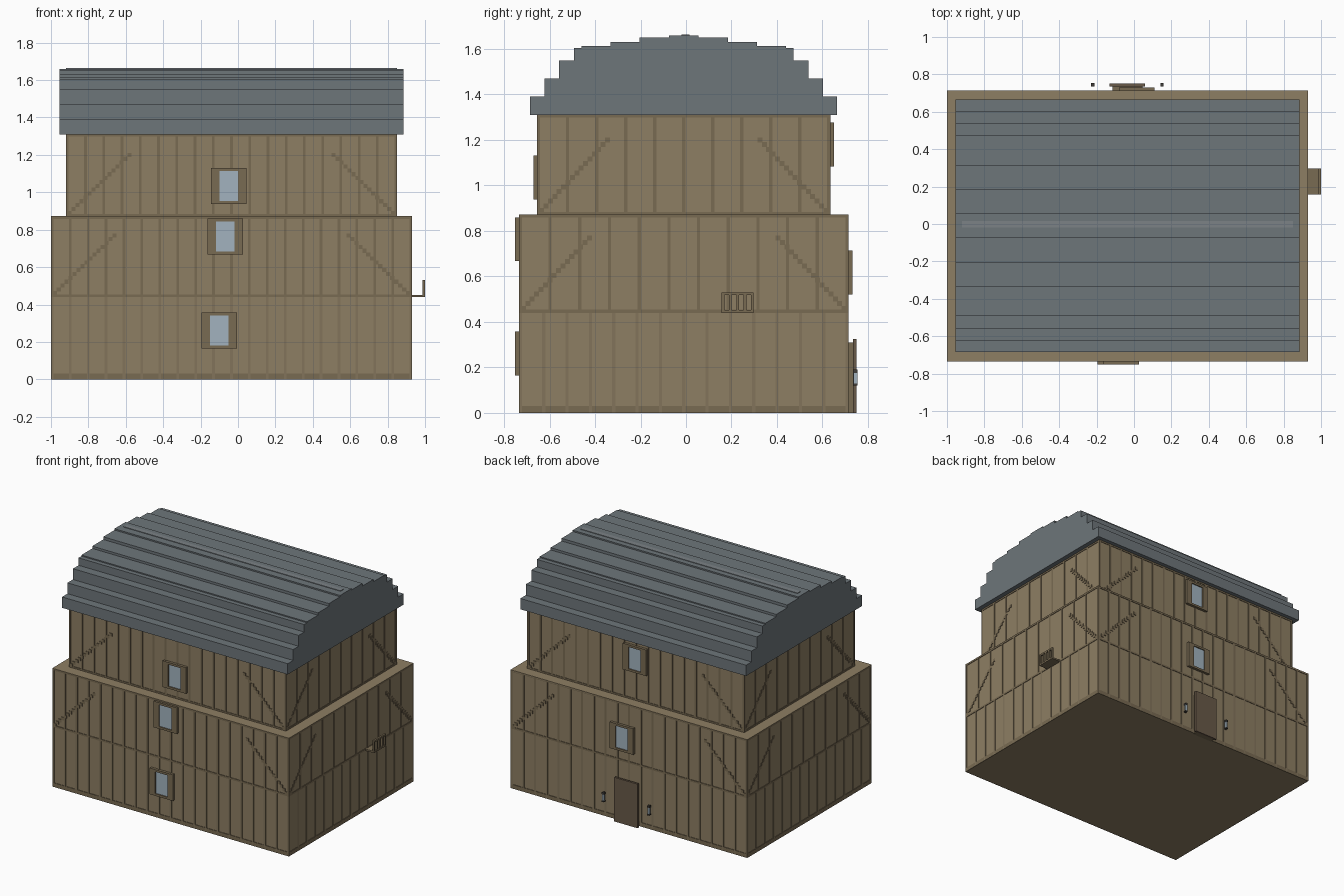
import bpy
import bmesh
from mathutils import Matrix, Vector

if "Cube" in bpy.data.objects:
    bpy.data.objects.remove(bpy.data.objects["Cube"])

CX, CY = -0.035, -0.01      # centre of the house body
T = 0.004                   # how far the timbers stand out


def material(name, rgb):
    m = bpy.data.materials.new(name)
    m.diffuse_color = (*rgb, 1)
    m.use_nodes = True
    m.node_tree.nodes["Principled BSDF"].inputs["Base Color"].default_value = m.diffuse_color
    return m


WALL = material("wall_boards", (0.27, 0.21, 0.125))
TIMBER = material("timber", (0.19, 0.145, 0.085))
BATTEN = material("batten", (0.225, 0.175, 0.105))
DOOR = material("door_wood", (0.14, 0.10, 0.065))
ROOF = material("roof_slate", (0.155, 0.18, 0.195))
RIDGE = material("ridge_slate", (0.2, 0.225, 0.24))
GLASS = material("glass", (0.36, 0.45, 0.52))
IRON = material("iron", (0.05, 0.045, 0.04))


def boxes(name, items, mat):
    """One object from boxes given as (x0, x1, y0, y1, z0, z1)."""
    bm = bmesh.new()
    for x0, x1, y0, y1, z0, z1 in items:
        m = Matrix.Translation(((x0 + x1) / 2, (y0 + y1) / 2, (z0 + z1) / 2))
        m = m @ Matrix.Diagonal((x1 - x0, y1 - y0, z1 - z0, 1))
        bmesh.ops.create_cube(bm, size=1, matrix=m)
    me = bpy.data.meshes.new(name)
    bm.to_mesh(me)
    bm.free()
    me.materials.append(mat)
    ob = bpy.data.objects.new(name, me)
    bpy.context.collection.objects.link(ob)
    return ob


def on_walls(rects, axis, half):
    """Raise flat (u0, u1, z0, z1) rectangles on both walls facing an axis."""
    out = []
    for s in (-1, 1):
        for u0, u1, z0, z1 in rects:
            if axis == "y":
                a, b = sorted((CY + s * (half - 2 * T), CY + s * half))
                out.append((CX + u0, CX + u1, a, b, z0, z1))
            else:
                a, b = sorted((CX + s * (half - 2 * T), CX + s * half))
                out.append((a, b, CY + u0, CY + u1, z0, z1))
    return out


def posts(half, count, z0, z1, w=0.014):
    step = (2 * half - w) / count
    return [(-half + i * step, -half + i * step + w, z0, z1) for i in range(count + 1)]


def braces(half, run, z0, z1, n=16):
    # stair-stepped diagonal at both ends of a wall
    out = []
    for i in range(n):
        u = half - 0.02 - run * i / (n - 1)
        z = z0 + (z1 - z0) * i / (n - 1)
        for s in (-1, 1):
            out.append((s * u - 0.011, s * u + 0.011, z - 0.011, z + 0.011))
    return out


def storey(name, hx, hy, z0, z1, nx, ny, timbered):
    boxes(name + "_walls", [(CX - hx + T, CX + hx - T, CY - hy + T, CY + hy - T, z0, z1)], WALL)
    uprights, rails, diagonals = [], [], []
    for axis, depth, half, n in (("y", hy, hx, nx), ("x", hx, hy, ny)):
        uprights += on_walls(posts(half, n, z0, z1), axis, depth)
        if timbered:
            rails += on_walls([(-half, half, z0, z0 + 0.014), (-half, half, z1 - 0.012, z1)], axis, depth)
            run = 0.32 if axis == "y" else 0.29
            diagonals += on_walls(braces(half, run, z0 + 0.02, z0 + 0.33), axis, depth)
        else:
            rails += on_walls([(-half, half, 0, 0.03)], axis, depth)
    boxes(name + "_posts", uprights, TIMBER if timbered else BATTEN)
    boxes(name + "_rails", rails, TIMBER)
    if timbered:
        boxes(name + "_braces", diagonals, TIMBER)


storey("ground_floor", 0.965, 0.725, 0, 0.44, 20, 14, False)
storey("middle_floor", 0.965, 0.725, 0.44, 0.87, 20, 11, True)
storey("upper_floor", 0.885, 0.645, 0.87, 1.31, 18, 10, True)

# ledge capping the middle floor
boxes("ledge", [(CX - 0.965, CX + 0.965, CY - 0.725, CY + 0.725, 0.862, 0.872)], WALL)

# roof: one stepped profile extruded along x
steps = [(0.675, 1.39), (0.612, 1.47), (0.548, 1.55), (0.483, 1.605),
         (0.45, 1.613), (0.323, 1.63), (0.195, 1.65), (0.065, 1.66)]
half_profile, z = [], 1.31
for y, top in steps:
    half_profile += [(y, z), (y, top)]
    z = top
profile = half_profile + [(-y, z) for y, z in reversed(half_profile)]
bm = bmesh.new()
face = bm.faces.new([bm.verts.new((-0.955, CY + y, z)) for y, z in profile])
ext = bmesh.ops.extrude_face_region(bm, geom=[face])
bmesh.ops.translate(bm, vec=Vector((1.84, 0, 0)),
                    verts=[v for v in ext["geom"] if isinstance(v, bmesh.types.BMVert)])
bmesh.ops.recalc_face_normals(bm, faces=bm.faces)
mesh = bpy.data.meshes.new("roof")
bm.to_mesh(mesh)
bm.free()
mesh.materials.append(ROOF)
bpy.context.collection.objects.link(bpy.data.objects.new("roof", mesh))
boxes("roof_ridge", [(-0.92, 0.85, -0.02, 0.015, 1.65, 1.664)], RIDGE)


def window(name, x0, z0, wall_y, s):
    """Window 0.19 square on a wall at wall_y facing s (-1 front, +1 back)."""
    x1, z1 = x0 + 0.19, z0 + 0.193
    a, b = sorted((wall_y - s * 0.01, wall_y + s * 0.016))
    boxes(name + "_frame", [(x0, x0 + 0.045, a, b, z0, z1), (x1 - 0.045, x1, a, b, z0, z1),
                            (x0 + 0.045, x1 - 0.045, a, b, z0, z0 + 0.016),
                            (x0 + 0.045, x1 - 0.045, a, b, z1 - 0.016, z1)], TIMBER)
    a, b = sorted((wall_y - s * 0.01, wall_y + s * 0.008))
    boxes(name + "_pane", [(x0 + 0.045, x1 - 0.045, a, b, z0 + 0.016, z1 - 0.016)], GLASS)


window("front_ground_window", -0.195, 0.165, -0.735, -1)
window("front_middle_window", -0.163, 0.667, -0.735, -1)
window("front_upper_window", -0.145, 0.938, -0.655, -1)
window("back_middle_window", -0.08, 0.52, 0.715, 1)
window("back_upper_window", -0.13, 1.083, 0.635, 1)

# back door with a lantern either side
boxes("door_frame", [(-0.115, 0.045, 0.70, 0.735, 0, 0.31)], TIMBER)
boxes("door", [(-0.13, 0.06, 0.735, 0.75, 0, 0.325)], DOOR)
for side, x in (("left", -0.22), ("right", 0.15)):
    boxes(side + "_lantern_body", [(x - 0.007, x + 0.007, 0.737, 0.753, 0.128, 0.176)], GLASS)
    boxes(side + "_lantern_caps", [(x - 0.009, x + 0.009, 0.735, 0.755, 0.176, 0.19),
                                   (x - 0.009, x + 0.009, 0.735, 0.755, 0.12, 0.13)], IRON)

# small balcony on the right wall
boxes("balcony_floor", [(0.92, 1.0, 0.157, 0.297, 0.44, 0.452)], TIMBER)
boxes("balcony_railing",
      [(0.986, 1.0, 0.157, 0.297, 0.518, 0.53)] +
      [(0.986, 1.0, 0.157 + i * 0.032, 0.169 + i * 0.032, 0.452, 0.518) for i in range(5)], TIMBER)
